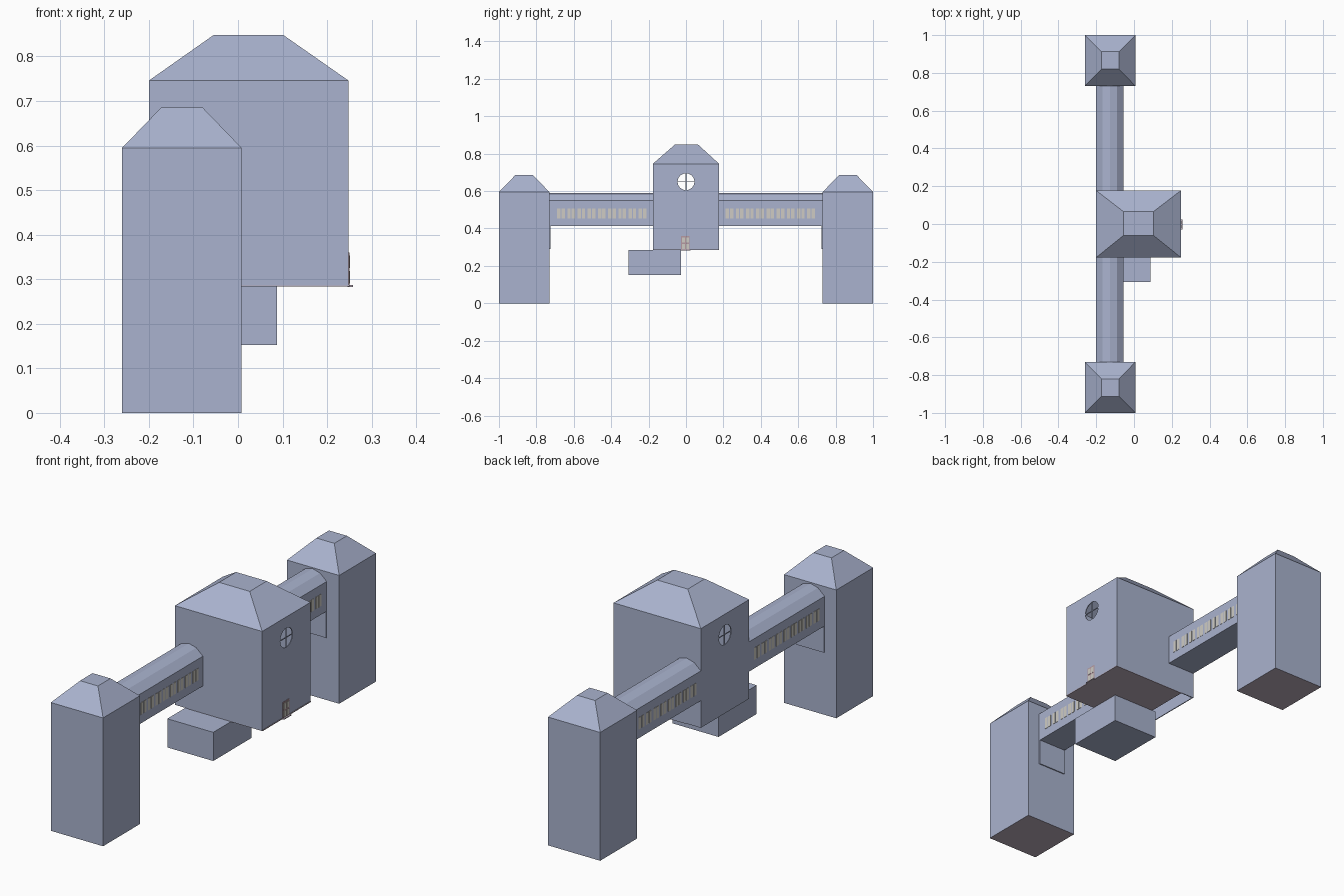
import bpy, bmesh
from math import pi
from mathutils import Matrix

cube = bpy.data.objects.get("Cube")
if cube:
    bpy.data.objects.remove(cube, do_unlink=True)


def material(name, rgb):
    m = bpy.data.materials.new(name)
    m.use_nodes = True
    m.diffuse_color = (*rgb, 1)
    m.node_tree.nodes["Principled BSDF"].inputs["Base Color"].default_value = (*rgb, 1)
    return m


WALL = material("blue grey wall", (0.40, 0.45, 0.62))
FLOOR = material("mauve floor", (0.50, 0.42, 0.50))
GLASS = material("pale window", (0.62, 0.60, 0.55))
TRIM = material("rosy door frame", (0.46, 0.32, 0.36))


def finish(bm, name, *mats):
    bmesh.ops.recalc_face_normals(bm, faces=bm.faces[:])
    mesh = bpy.data.meshes.new(name)
    bm.to_mesh(mesh)
    bm.free()
    for m in mats:
        mesh.materials.append(m)
    obj = bpy.data.objects.new(name, mesh)
    bpy.context.collection.objects.link(obj)
    return obj


def add_box(bm, x, y, z):
    """Box from (low, high) pairs."""
    size = Matrix.Diagonal((x[1] - x[0], y[1] - y[0], z[1] - z[0], 1))
    mid = Matrix.Translation([(a + b) / 2 for a, b in (x, y, z)])
    bmesh.ops.create_cube(bm, size=1, matrix=mid @ size)


def box(name, mat, x, y, z):
    bm = bmesh.new()
    add_box(bm, x, y, z)
    return finish(bm, name, mat)


def loft(name, rings, open_base=False):
    """Stack of rectangles (x0, x1, y0, y1, z); the underside gets the floor colour."""
    bm = bmesh.new()
    loops = [[bm.verts.new(p) for p in ((x0, y0, z), (x1, y0, z), (x1, y1, z), (x0, y1, z))]
             for x0, x1, y0, y1, z in rings]
    for low, high in zip(loops, loops[1:]):
        for i in range(4):
            j = (i + 1) % 4
            bm.faces.new((low[i], low[j], high[j], high[i]))
    bm.faces.new(loops[-1])
    if not open_base:
        bm.faces.new(loops[0][::-1])
    bm.normal_update()
    for f in bm.faces:
        f.material_index = int(f.normal.z < -0.9)
    return finish(bm, name, WALL, FLOOR)


# Central hall: hollow shell with round openings on both long-axis sides
hall = loft("central_hall", [(-0.2, 0.248, -0.177, 0.177, 0.286),
                             (-0.2, 0.248, -0.177, 0.177, 0.746),
                             (-0.055, 0.102, -0.06, 0.065, 0.848)], open_base=True)
bm = bmesh.new()
bmesh.ops.create_cone(bm, cap_ends=True, segments=24, radius1=0.045, radius2=0.045, depth=1,
                      matrix=Matrix.Translation((0, 0, 0.65)) @ Matrix.Rotation(pi / 2, 4, 'Y'))
cutter = finish(bm, "round_window_cutter", WALL)
cutter.hide_render = True
shell = hall.modifiers.new("shell", 'SOLIDIFY')
shell.thickness = 0.006
shell.offset = -1
cut = hall.modifiers.new("round_windows", 'BOOLEAN')
cut.object = cutter
cut.solver = 'EXACT'
bpy.context.view_layer.objects.active = hall
hall.select_set(True)
for modifier in ("shell", "round_windows"):
    bpy.ops.object.modifier_apply(modifier=modifier)
bpy.data.objects.remove(cutter, do_unlink=True)

# Crossed bars in the round windows
for side, x in (("right", -0.198), ("left", 0.244)):
    bm = bmesh.new()
    add_box(bm, (x, x + 0.003), (-0.002, 0.002), (0.604, 0.696))
    add_box(bm, (x, x + 0.003), (-0.046, 0.046), (0.648, 0.652))
    finish(bm, "round_window_bars_" + side, WALL)

# Hall floor, leaving a gap along the rear wall, and the hanging block
box("hall_floor", FLOOR, (-0.13, 0.25), (-0.177, 0.177), (0.284, 0.288))
box("hanging_block", WALL, (-0.148, 0.088), (-0.307, -0.027), (0.152, 0.285))

# Door with frame, panels and step
box("door_frame", TRIM, (0.246, 0.250), (-0.027, 0.02), (0.286, 0.36))
bm = bmesh.new()
for y in (-0.022, 0.0):
    for z in (0.29, 0.325):
        add_box(bm, (0.247, 0.2515), (y, y + 0.016), (z, z + 0.028))
finish(bm, "door_panels", GLASS)
box("door_step", FLOOR, (0.246, 0.258), (-0.03, 0.024), (0.283, 0.287))

# Towers, bridges and bridge windows on both sides
BRIDGE = [(-0.2, 0.412), (-0.056, 0.412), (-0.056, 0.55), (-0.09, 0.58),
          (-0.128, 0.59), (-0.166, 0.58), (-0.2, 0.55)]
for side, s in (("front", -1), ("back", 1)):
    def span(a, b):
        return tuple(sorted((s * a, s * b)))

    outer, top = span(0.73, 1.0), span(0.82, 0.912)
    loft(side + "_tower", [(-0.26, 0.008, *outer, 0), (-0.26, 0.008, *outer, 0.595),
                           (-0.172, -0.08, *top, 0.686)])
    box(side + "_tower_plate", WALL, (-0.2, -0.056), span(0.725, 0.731), (0.29, 0.412))

    bm = bmesh.new()
    face = bm.faces.new([bm.verts.new((x, s * 0.177, z)) for x, z in BRIDGE])
    ext = bmesh.ops.extrude_face_region(bm, geom=[face], use_keep_orig=True)
    bmesh.ops.translate(bm, vec=(0, s * 0.555, 0),
                        verts=[v for v in ext["geom"] if isinstance(v, bmesh.types.BMVert)])
    finish(bm, side + "_bridge", WALL)

    # Nine pairs of panes on each long wall
    bm = bmesh.new()
    for x in (-0.2, -0.056):
        for i in range(9):
            for half in (0, 0.023):
                y = 0.212 + i * 0.0545 + half
                add_box(bm, (x - 0.0015, x + 0.0015), span(y, y + 0.018), (0.453, 0.508))
    finish(bm, side + "_bridge_windows", GLASS)
